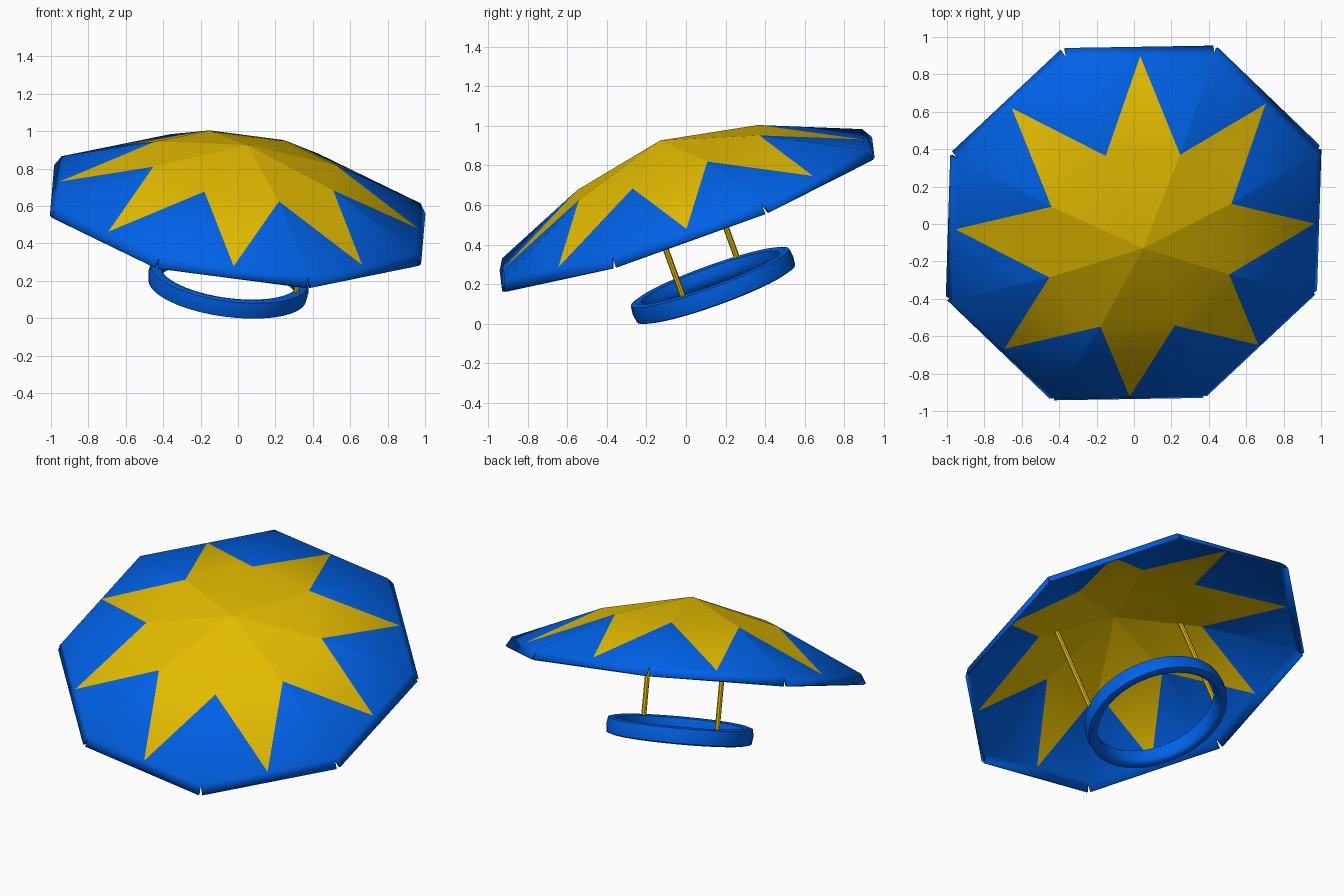
import bpy, bmesh
from math import sin, cos, pi
from mathutils import Matrix, Vector

if "Cube" in bpy.data.objects:
    bpy.data.objects.remove(bpy.data.objects["Cube"])

# Tilted frame shared by all parts: u and v span the canopy rim, n is its axis
u = Vector((0.992, 0.016, -0.130)).normalized()
v = Vector((0.026, 0.941, 0.338))
n = u.cross(v).normalized()
v = n.cross(u)
FRAME = Matrix.Translation((0.005, -0.013, 0.605)) @ Matrix((u, v, n)).transposed().to_4x4()


def material(name, color):
    m = bpy.data.materials.new(name)
    m.diffuse_color = (*color, 1)
    m.use_nodes = True
    m.node_tree.nodes["Principled BSDF"].inputs["Base Color"].default_value = m.diffuse_color
    return m


BLUE = material("blue", (0.0, 0.12, 0.8))
YELLOW = material("yellow", (0.77, 0.5, 0.0))


def make(name, bm, mats, smooth=0):
    mesh = bpy.data.meshes.new(name)
    bm.to_mesh(mesh)
    bm.free()
    for m in mats:
        mesh.materials.append(m)
    obj = bpy.data.objects.new(name, mesh)
    bpy.context.collection.objects.link(obj)
    obj.matrix_world = FRAME
    if smooth:
        bpy.ops.object.select_all(action='DESELECT')
        obj.select_set(True)
        bpy.context.view_layer.objects.active = obj
        bpy.ops.object.shade_smooth_by_angle(angle=smooth)
    return obj


def polar(r, steps, h):
    a = steps * pi / 8
    return Vector((r * cos(a), r * sin(a), h))


# Canopy: eight-pointed star, its tips at the middles of the rim edges.
# Each edge carries a hanging valance strip; notches stay open at the corners.
RIM = 0.968
CORNER = RIM / cos(pi / 8)
bm = bmesh.new()
apex = bm.verts.new((0, 0, 0.345))
tips = [bm.verts.new(polar(RIM, 2 * i, 0)) for i in range(8)]
valleys = [bm.verts.new(polar(0.525, 2 * i + 1, 0.225)) for i in range(8)]
corners = [bm.verts.new(polar(CORNER, 2 * i + 1, 0)) for i in range(8)]
for i in range(8):
    bm.faces.new((apex, valleys[i - 1], valleys[i])).material_index = 1
    bm.faces.new((valleys[i - 1], tips[i], valleys[i])).material_index = 1
    bm.faces.new((valleys[i], tips[i], corners[i]))
    bm.faces.new((valleys[i - 1], corners[i - 1], tips[i]))
    drop = polar(0.033, 2 * i, -0.055)
    low = [bm.verts.new(p.co + drop) for p in (corners[i - 1], corners[i])]
    bm.faces.new((corners[i - 1], low[0], low[1], corners[i], tips[i]))
# Panels shade smoothly inside, with creases along the ridges between them
for f in bm.faces:
    f.smooth = True
for p, q in zip(valleys, corners):
    for e in (bm.edges.get((apex, p)), bm.edges.get((p, q))):
        e.smooth = False
canopy = make("canopy", bm, [BLUE, YELLOW])
thick = canopy.modifiers.new("fabric", 'SOLIDIFY')
thick.thickness = 0.015
thick.offset = -1

# Ring below the canopy: rounded band profile swept around the axis
profile = [(0.426, -0.046), (0.432, 0), (0.426, 0.042), (0.402, 0.05),
           (0.372, 0.042), (0.366, 0), (0.372, -0.042), (0.398, -0.054)]
SEG = 40
bm = bmesh.new()
loops = [[bm.verts.new(polar(r, 16 * s / SEG, h - 0.44)) for r, h in profile] for s in range(SEG)]
for s in range(SEG):
    p, q = loops[s - 1], loops[s]
    for k in range(8):
        bm.faces.new((p[k - 1], q[k - 1], q[k], p[k]))
bmesh.ops.recalc_face_normals(bm, faces=bm.faces)
make("ring", bm, [BLUE], smooth=pi / 3)

# Two opposite rods joining the ring to the canopy
BOTTOM, TOP = -0.44, 0.243
for name, steps in (("right_rod", -1), ("left_rod", 7)):
    bm = bmesh.new()
    bmesh.ops.create_cone(bm, cap_ends=True, segments=8, radius1=0.015, radius2=0.015,
                          depth=TOP - BOTTOM,
                          matrix=Matrix.Translation(polar(0.395, steps, (TOP + BOTTOM) / 2)))
    make(name, bm, [YELLOW])
